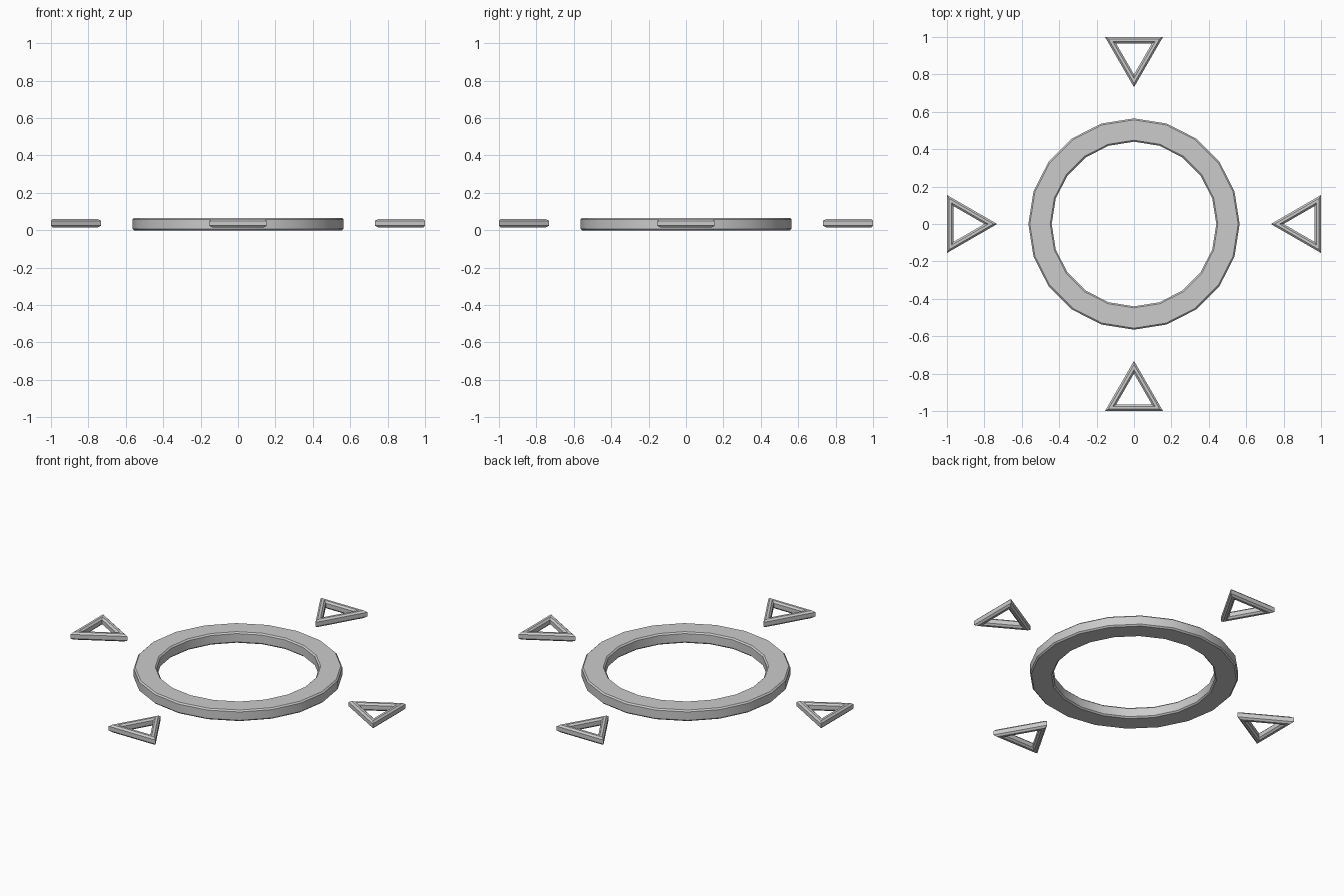
import bpy, bmesh
from math import cos, sin, pi

if "Cube" in bpy.data.objects:
    bpy.data.objects.remove(bpy.data.objects["Cube"])


def chamfered_ring(name, sides, r_out, r_in, z0, z1, b, centre=(0, 0), turn=0.0):
    """Polygonal ring with a chamfered rectangular section; b is the chamfer size."""
    k = b / cos(pi / sides)  # mitred chamfer measured along the corner radius
    section = [(r_out - k, z0), (r_out, z0 + b), (r_out, z1 - b), (r_out - k, z1),
               (r_in + k, z1), (r_in, z1 - b), (r_in, z0 + b), (r_in + k, z0)]
    bm = bmesh.new()
    loops = []
    for i in range(sides):
        a = turn + 2 * pi * i / sides
        loops.append([bm.verts.new((centre[0] + r * cos(a), centre[1] + r * sin(a), z))
                      for r, z in section])
    m = len(section)
    for i in range(sides):
        p, q = loops[i], loops[(i + 1) % sides]
        for j in range(m):
            bm.faces.new((p[j], q[j], q[(j + 1) % m], p[(j + 1) % m]))
    bmesh.ops.recalc_face_normals(bm, faces=bm.faces)
    mesh = bpy.data.meshes.new(name)
    bm.to_mesh(mesh)
    bm.free()
    ob = bpy.data.objects.new(name, mesh)
    bpy.context.collection.objects.link(ob)
    return ob


# Central 20-sided ring
ring = chamfered_ring("centre_ring", 20, 0.565, 0.44, 0.0, 0.066, 0.008)
bpy.context.view_layer.objects.active = ring
ring.select_set(True)
bpy.ops.object.shade_smooth_by_angle(angle=pi / 6)

# Four triangular pointers aimed at the centre
R = 0.179
dist = 1.0 - R / 2
for i, side in enumerate(("right", "back", "left", "front")):
    a = i * pi / 2
    chamfered_ring(side + "_pointer", 3, R, R - 0.068, 0.015, 0.06, 0.01,
                   (dist * cos(a), dist * sin(a)), a + pi)
